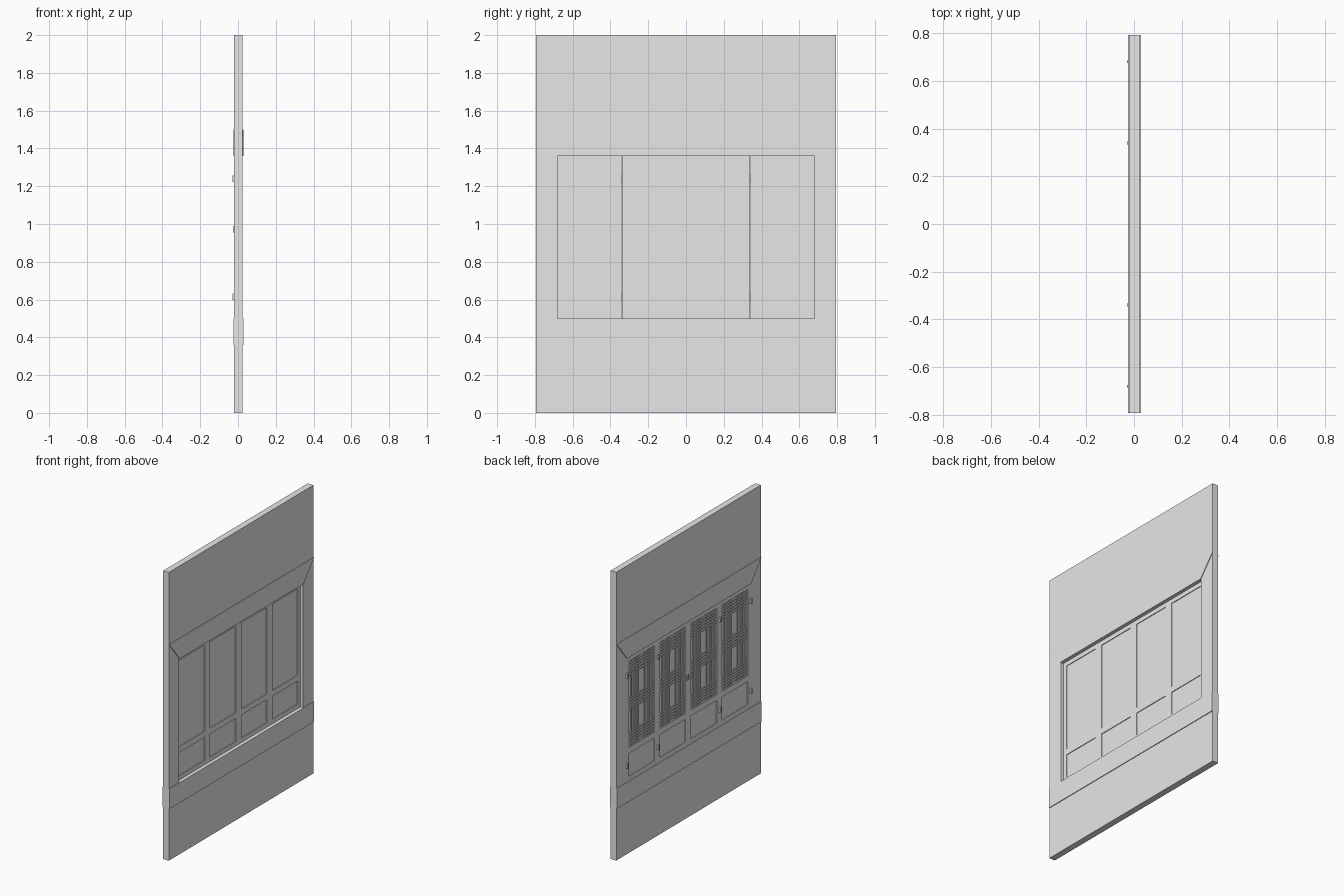
import bpy
import bmesh

cube = bpy.data.objects.get("Cube")
if cube:
    bpy.data.objects.remove(cube, do_unlink=True)

grey = bpy.data.materials.new("plain_grey")
grey.use_nodes = True
grey.diffuse_color = (0.8, 0.8, 0.8, 1)
grey.node_tree.nodes["Principled BSDF"].inputs["Base Color"].default_value = (0.8, 0.8, 0.8, 1)


def finish(name, bm):
    bmesh.ops.recalc_face_normals(bm, faces=bm.faces)
    mesh = bpy.data.meshes.new(name)
    bm.to_mesh(mesh)
    bm.free()
    mesh.materials.append(grey)
    obj = bpy.data.objects.new(name, mesh)
    bpy.context.collection.objects.link(obj)
    return obj


def add_prism(bm, outline, x0, x1):
    """Closed prism from a (y, z) outline running from x0 to x1."""
    a = [bm.verts.new((x0, y, z)) for y, z in outline]
    b = [bm.verts.new((x1, y, z)) for y, z in outline]
    bm.faces.new(a)
    bm.faces.new(b[::-1])
    for i in range(len(a)):
        j = (i + 1) % len(a)
        bm.faces.new((a[i], b[i], b[j], a[j]))


def rect(y0, y1, z0, z1):
    return [(y0, z0), (y1, z0), (y1, z1), (y0, z1)]


def add_ring(bm, outer, inner, x0, x1):
    """Rectangular frame with mitred corners."""
    loops = [[bm.verts.new((x, y, z)) for y, z in r]
             for r, x in ((outer, x0), (inner, x0), (inner, x1), (outer, x1))]
    for k in range(4):
        p, q = loops[k], loops[(k + 1) % 4]
        for i in range(4):
            j = (i + 1) % 4
            bm.faces.new((p[i], p[j], q[j], q[i]))


W = 0.793                    # half width of the wall
OPEN = 0.68                  # half width of the opening
SILL, HEAD = 0.5, 1.36
BACK, FRONT = -0.02, 0.024   # wall faces
TRIM_BACK, TRIM_FRONT = -0.025, 0.029

# Wall with window opening
bm = bmesh.new()
add_ring(bm, rect(-W, W, 0, 2), rect(-OPEN, OPEN, SILL, HEAD), BACK, FRONT)
finish("wall", bm)

# Mitred header and full-width sill rail, proud of the wall on both faces
for x0, x1, side in ((TRIM_BACK, BACK, "back"), (FRONT, TRIM_FRONT, "front")):
    bm = bmesh.new()
    add_prism(bm, [(-OPEN, HEAD), (OPEN, HEAD), (W, 1.5), (-W, 1.5)], x0, x1)
    finish("header_trim_" + side, bm)
    bm = bmesh.new()
    add_prism(bm, rect(-W, W, 0.36, SILL), x0, x1)
    finish("sill_rail_" + side, bm)

# Four shutters
LEAF = OPEN / 2
EDGE = 0.03
MID0, MID1 = 0.69, 0.73
S_BACK, S_FRONT = -0.019, 0.004
BAR = 0.007


def shutter(index):
    y0 = -OPEN + index * LEAF
    y1 = y0 + LEAF
    a, b = y0 + EDGE, y1 - EDGE
    bottom, top = SILL + EDGE, HEAD - EDGE

    bm = bmesh.new()
    add_ring(bm, rect(y0 + 0.001, y1 - 0.001, SILL, HEAD), rect(a, b, bottom, top), S_BACK, S_FRONT)
    add_prism(bm, rect(a, b, MID0, MID1), S_BACK, S_FRONT)
    finish(f"shutter_frame_{index}", bm)

    bm = bmesh.new()
    add_prism(bm, rect(a, b, bottom, MID0), -0.014, -0.001)
    add_prism(bm, rect(a, b, MID1, top), -0.012, -0.001)
    finish(f"shutter_panels_{index}", bm)

    # Lattice: bands of horizontal bars with groups of uprights between
    bm = bmesh.new()
    height = top - MID1
    for band in (0.1, 0.5, 0.9):
        for k in range(-2, 3):
            z = MID1 + band * height + k * 0.02
            add_prism(bm, rect(a, b, z - BAR / 2, z + BAR / 2), S_BACK + 0.001, -0.012)
    for group in (0.24, 0.76):
        for k in (-1.5, -0.5, 0.5, 1.5):
            y = a + group * (b - a) + k * 0.026
            add_prism(bm, rect(y - BAR / 2, y + BAR / 2, MID1, top), S_BACK + 0.0015, -0.012)
    finish(f"lattice_{index}", bm)


for i in range(4):
    shutter(i)

# Hinges and central pulls on the lattice side
bm = bmesh.new()
for y in (-OPEN, -LEAF, LEAF, OPEN):
    for z in (0.615, 1.24):
        add_prism(bm, rect(y - 0.006, y + 0.006, z - 0.017, z + 0.017), -0.030, BACK + 0.002)
finish("hinges", bm)

bm = bmesh.new()
for y in (-0.015, 0.015):
    add_prism(bm, rect(y - 0.008, y + 0.008, 0.955, 0.99), -0.026, BACK + 0.002)
finish("shutter_pulls", bm)
